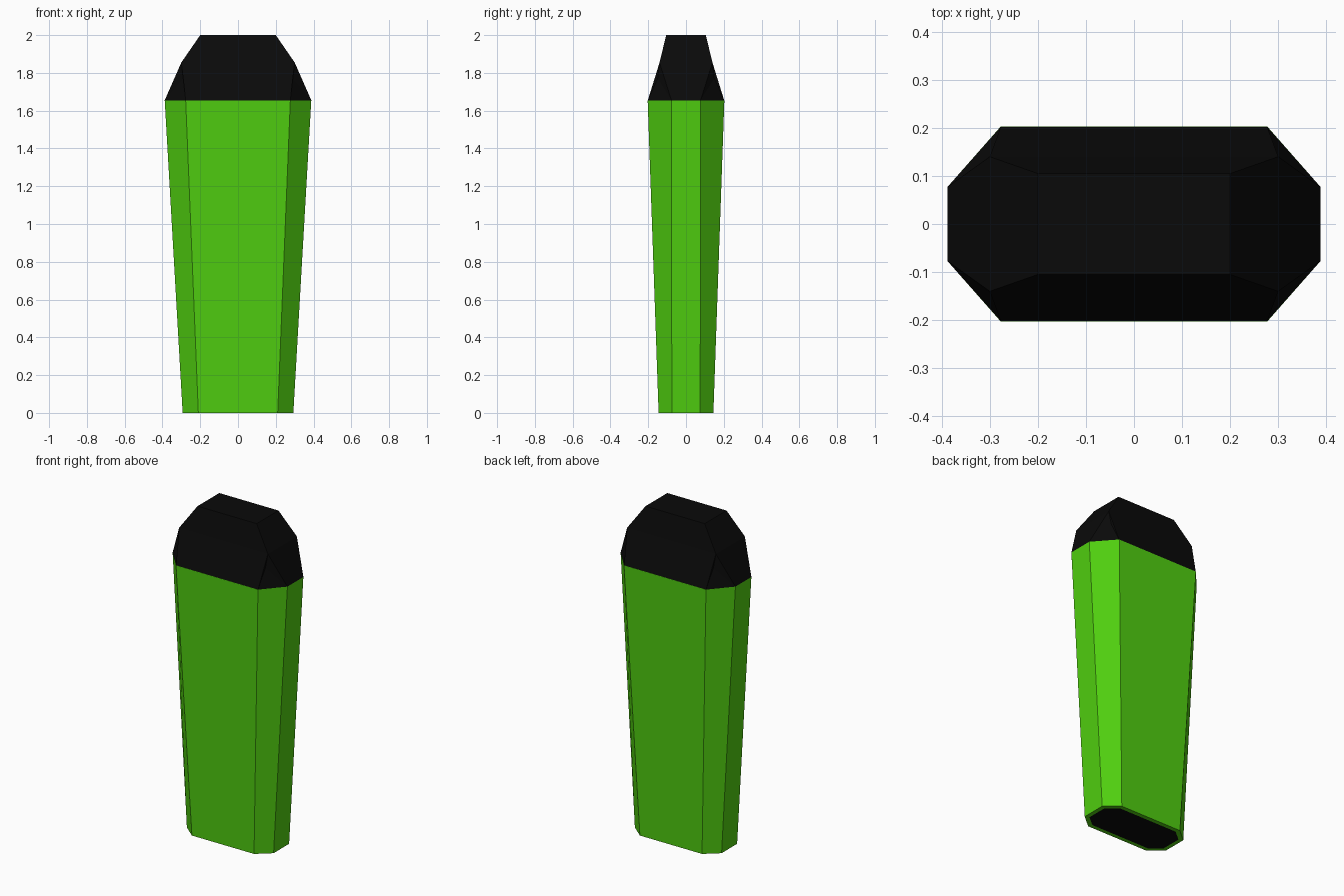
import bpy, bmesh

if "Cube" in bpy.data.objects:
    bpy.data.objects.remove(bpy.data.objects["Cube"])


def material(name, rgb):
    m = bpy.data.materials.new(name)
    m.diffuse_color = (*rgb, 1)
    m.use_nodes = True
    m.node_tree.nodes["Principled BSDF"].inputs["Base Color"].default_value = m.diffuse_color
    return m


green = material("green", (0.08, 0.62, 0.005))
black = material("black", (0.003, 0.003, 0.003))


def octagon(bm, x, y, fx, fy, z):
    """Ring with outer half sizes x, y and flat half widths fx, fy."""
    pts = [(x, -fy), (x, fy), (fx, y), (-fx, y),
           (-x, fy), (-x, -fy), (-fx, -y), (fx, -y)]
    return [bm.verts.new((px, py, z)) for px, py in pts]


def rectangle(bm, x, y, z):
    return [bm.verts.new((sx * x, sy * y, z))
            for sx, sy in ((1, -1), (1, 1), (-1, 1), (-1, -1))]


def bridge(bm, a, b):
    n = len(a)
    for i in range(n):
        j = (i + 1) % n
        bm.faces.new((a[i], a[j], b[j], b[i]))


def finish(bm, name, *mats):
    bmesh.ops.recalc_face_normals(bm, faces=bm.faces[:])
    me = bpy.data.meshes.new(name)
    bm.to_mesh(me)
    bm.free()
    for m in mats:
        me.materials.append(m)
    ob = bpy.data.objects.new(name, me)
    bpy.context.collection.objects.link(ob)
    return ob


# Tapered eight-sided body with a dark panel set into its underside
bm = bmesh.new()
inner = octagon(bm, 0.268, 0.12, 0.2, 0.064, 0)
low = octagon(bm, 0.293, 0.145, 0.21, 0.075, 0)
high = octagon(bm, 0.388, 0.203, 0.277, 0.077, 1.655)
bridge(bm, inner, low)
bridge(bm, low, high)
bm.faces.new(inner).material_index = 1
bm.faces.new(high)
finish(bm, "body", green, black)

# Cap: octagon base, rectangular shoulder and rectangular top
bm = bmesh.new()
base = octagon(bm, 0.388, 0.202, 0.277, 0.077, 1.655)
mid = rectangle(bm, 0.3, 0.14, 1.855)
top = rectangle(bm, 0.2, 0.105, 2)
bm.faces.new(base)
bm.faces.new(top)
bridge(bm, mid, top)
for i in range(4):
    # sloping side between two shoulder corners
    j = (i + 1) % 4
    bm.faces.new((base[2 * i], base[2 * i + 1], mid[j], mid[i]))
    # corner facets, dented slightly inward
    a, b, c = base[2 * i - 1], base[2 * i], mid[i]
    sx = 1 if c.co.x > 0 else -1
    sy = 1 if c.co.y > 0 else -1
    v = bm.verts.new((sx * 0.29, sy * 0.15, 1.77))
    for p, q in ((a, b), (b, c), (c, a)):
        bm.faces.new((p, q, v))
finish(bm, "cap", black)
